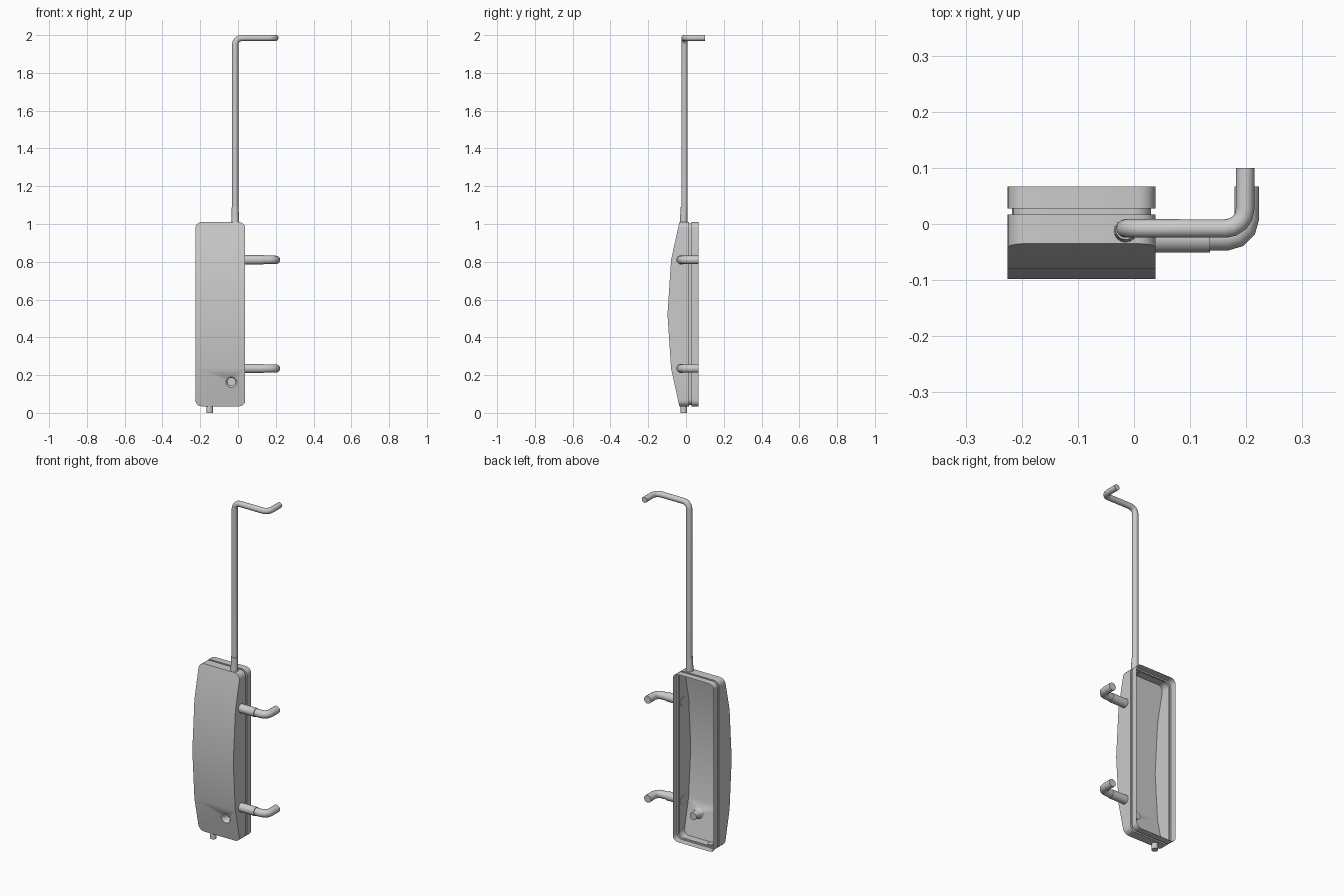
import bpy, bmesh, math
from mathutils import Vector

if "Cube" in bpy.data.objects:
    bpy.data.objects.remove(bpy.data.objects["Cube"])

X0, X1, Z0, Z1 = -0.225, 0.038, 0.035, 1.01
FRONT = [(0.035, -0.035), (0.235, -0.079), (0.52, -0.098), (0.81, -0.079), (1.01, -0.035)]


def front_y(z):
    for (za, ya), (zb, yb) in zip(FRONT, FRONT[1:]):
        if z <= zb + 1e-6:
            return ya + (yb - ya) * (z - za) / (zb - za)
    return FRONT[-1][1]


def finish(bm, name):
    bmesh.ops.recalc_face_normals(bm, faces=bm.faces)
    me = bpy.data.meshes.new(name)
    bm.to_mesh(me)
    bm.free()
    ob = bpy.data.objects.new(name, me)
    bpy.context.collection.objects.link(ob)
    bpy.ops.object.select_all(action='DESELECT')
    ob.select_set(True)
    bpy.context.view_layer.objects.active = ob
    bpy.ops.object.shade_smooth_by_angle(angle=math.radians(35))
    return ob


def bridge(bm, a, b):
    n = len(a)
    for i in range(n):
        bm.faces.new((a[i], a[(i + 1) % n], b[(i + 1) % n], b[i]))


def outline(inset=0.0, r=0.032, seg=5):
    """Rounded rectangle in x/z, with side points at the profile stations."""
    xa, xb, za, zb = X0 + inset, X1 - inset, Z0 + inset, Z1 - inset
    mids = [z for z, _ in FRONT[1:-1]]
    pts = []
    for cx, cz, a0, side in ((xb - r, za + r, -90, xb), (xb - r, zb - r, 0, None),
                             (xa + r, zb - r, 90, xa), (xa + r, za + r, 180, None)):
        for i in range(seg + 1):
            a = math.radians(a0 + 90 * i / seg)
            pts.append((cx + r * math.cos(a), cz + r * math.sin(a)))
        if side is not None:
            pts += [(side, z) for z in (mids if a0 < 0 else mids[::-1])]
    return pts


def tube(name, pts, r, bend=0.0, seg=4, sides=16, r_end=None):
    """Round pipe along a path whose inner corners are filleted."""
    pts = [Vector(p) for p in pts]
    path = [pts[0]]
    for a, p, b in zip(pts, pts[1:], pts[2:]):
        u, v = (a - p).normalized(), (b - p).normalized()
        c = p + (u + v) * bend
        for i in range(seg + 1):
            t = math.pi / 2 * i / seg
            path.append(c - v * bend * math.cos(t) - u * bend * math.sin(t))
    path.append(pts[-1])
    dirs = [(b - a).normalized() for a, b in zip(path, path[1:])]
    bm = bmesh.new()
    rings, side, last = [], None, None
    for i, p in enumerate(path):
        t = (dirs[max(i - 1, 0)] + dirs[min(i, len(dirs) - 1)]).normalized()
        if side is None:
            side = t.orthogonal().normalized()
        else:
            side = last.rotation_difference(t) @ side
        last = t
        other = t.cross(side)
        rr = r_end if r_end and i == len(path) - 1 else r
        rings.append([bm.verts.new(p + rr * (side * math.cos(k * math.tau / sides)
                                             + other * math.sin(k * math.tau / sides)))
                      for k in range(sides)])
    for a, b in zip(rings, rings[1:]):
        bridge(bm, a, b)
    bm.faces.new(rings[0])
    bm.faces.new(rings[-1])
    return finish(bm, name)


# Open-backed housing: rim, groove, side wall and bowed front
bm = bmesh.new()
loops = []
for y, inset in ((0.067, 0), (0.028, 0), (0.028, 0.008), (0.017, 0.008), (0.017, 0), (None, 0)):
    loops.append([bm.verts.new((x, front_y(z) if y is None else y, z))
                  for x, z in outline(inset)])
for a, b in zip(loops, loops[1:]):
    bridge(bm, a, b)
edge = loops[-1]
bands = []
for (za, _), (zb, _) in zip(FRONT, FRONT[1:]):
    bands.append([v for v in edge if za - 1e-5 <= v.co.z <= zb + 1e-5])
for band in bands[1:]:
    bm.faces.new(band)

# Keyhole recess in the lowest front band, its barrel reaching inside
N, KX, KZ = 20, -0.035, 0.165
rings = []
for r, dy in ((0.03, 0), (0.025, 0.004), (0.021, 0.012), (0.021, 0.0), (0.028, 0.0)):
    ring = []
    for k in range(N):
        a = k * math.tau / N
        x, z = KX + r * math.cos(a), KZ + r * math.sin(a)
        ring.append(bm.verts.new((x, front_y(z) + dy, z)))
    rings.append(ring)
    if len(rings) == 3:
        break
barrel = [bm.verts.new((KX + 0.021 * math.cos(k * math.tau / N), -0.015,
                        KZ + 0.021 * math.sin(k * math.tau / N))) for k in range(N)]
for a, b in zip(rings, rings[1:]):
    bridge(bm, a, b)
bridge(bm, rings[-1], barrel)
bm.faces.new(barrel)
low = bands[0]
fill = []
for loop in (low, rings[0]):
    for a, b in zip(loop, loop[1:] + loop[:1]):
        fill.append(bm.edges.get((a, b)) or bm.edges.new((a, b)))
bmesh.ops.triangle_fill(bm, edges=fill, use_beauty=True, normal=(0, -1, 0))
finish(bm, "housing")

# Tall shackle rod with its collar
tube("long_rod", [(-0.015, -0.008, 1.0), (-0.015, -0.008, 1.985),
                  (0.198, -0.008, 1.985), (0.198, 0.1, 1.985)], 0.0165, bend=0.035)
tube("rod_collar", [(-0.015, -0.012, 1.005), (-0.015, -0.010, 1.09)], 0.021, r_end=0.018)

# Two side hooks with collars
for label, z in (("upper", 0.81), ("lower", 0.235)):
    tube(label + "_hook", [(0.036, -0.025, z), (0.201, -0.025, z), (0.201, 0.067, z)],
         0.022, bend=0.035, seg=3)
    tube(label + "_hook_collar", [(0.036, -0.026, z), (0.135, -0.026, z)], 0.025)

# Small stub under the housing
tube("bottom_stub", [(-0.15, -0.012, 0.0), (-0.15, -0.012, 0.04)], 0.018)
